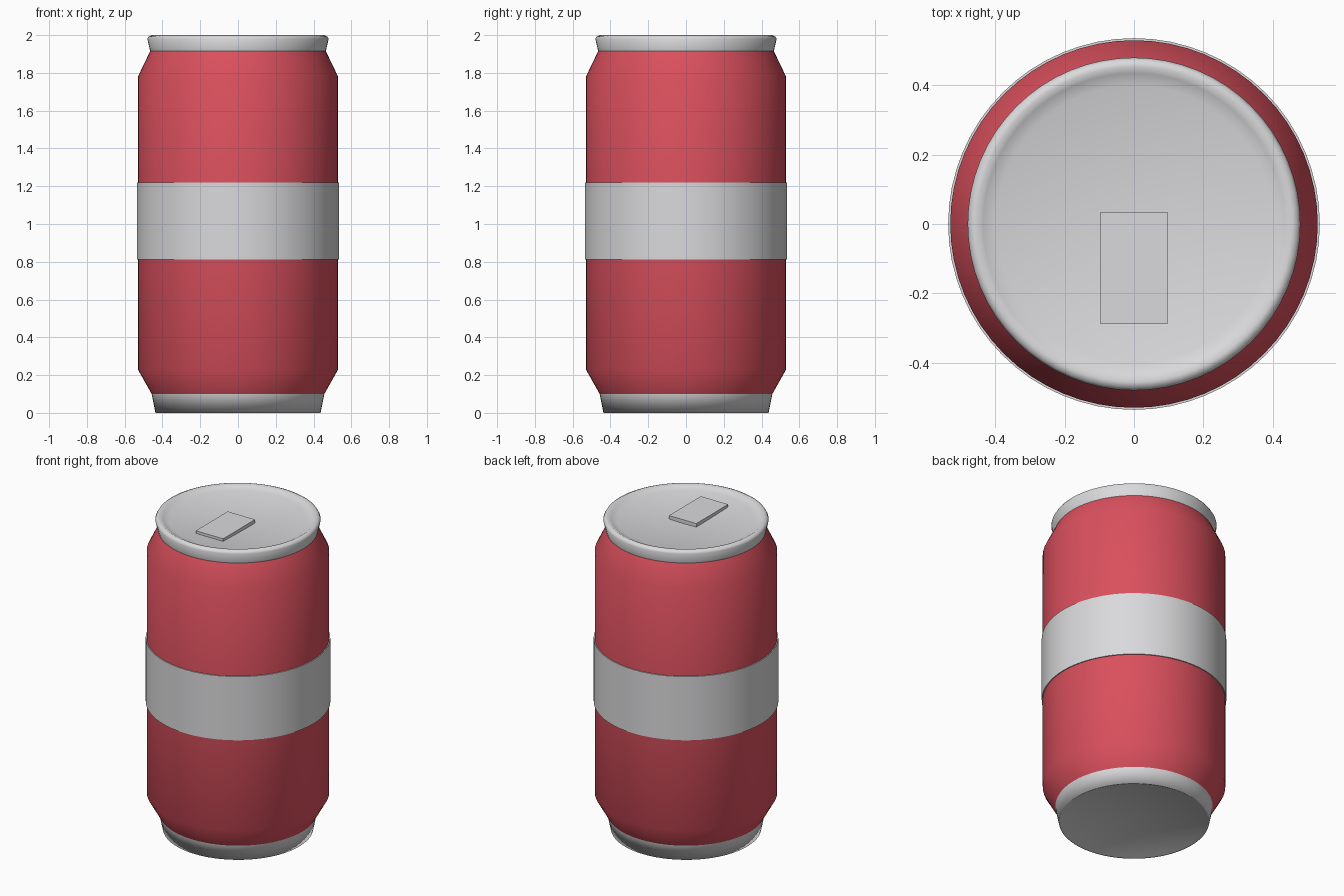
import bpy, bmesh, math

if "Cube" in bpy.data.objects:
    bpy.data.objects.remove(bpy.data.objects["Cube"])

SEGMENTS = 64


def material(name, color):
    m = bpy.data.materials.new(name)
    m.diffuse_color = (*color, 1.0)
    m.use_nodes = True
    m.node_tree.nodes["Principled BSDF"].inputs["Base Color"].default_value = m.diffuse_color
    return m


red = material("red_paint", (0.70, 0.08, 0.11))
silver = material("silver_metal", (0.70, 0.70, 0.715))


def lathe(name, profile, mat):
    """Spin an (r, z) profile around z into a smooth shell."""
    bm = bmesh.new()
    verts = [bm.verts.new((r, 0, z)) for r, z in profile]
    edges = [bm.edges.new(pair) for pair in zip(verts, verts[1:])]
    bmesh.ops.spin(bm, geom=verts + edges, axis=(0, 0, 1), cent=(0, 0, 0),
                   angle=math.tau, steps=SEGMENTS, use_duplicate=False)
    bmesh.ops.remove_doubles(bm, verts=bm.verts[:], dist=1e-4)
    bmesh.ops.dissolve_degenerate(bm, edges=bm.edges[:], dist=1e-5)
    bmesh.ops.recalc_face_normals(bm, faces=bm.faces[:])
    # Profiles run bottom to top, so outward means a positive radial normal
    side = max(bm.faces, key=lambda f: abs(f.normal.xy.dot(f.calc_center_median().xy)))
    if side.normal.xy.dot(side.calc_center_median().xy) < 0:
        bmesh.ops.reverse_faces(bm, faces=bm.faces[:])
    for f in bm.faces:
        f.smooth = True
    me = bpy.data.meshes.new(name)
    bm.to_mesh(me)
    bm.free()
    me.materials.append(mat)
    ob = bpy.data.objects.new(name, me)
    bpy.context.collection.objects.link(ob)
    return ob


# Domed base, painted body, label band and rim with a recessed lid
lathe("base", [(0, 0.06), (0.43, 0.003), (0.437, 0), (0.457, 0.10)], silver)
lathe("body", [(0.457, 0.10), (0.53, 0.23), (0.53, 1.78), (0.465, 1.915)], red)
lathe("label_band", [(0.53, 0.812), (0.536, 0.812), (0.536, 1.22), (0.53, 1.22)], silver)
lathe("rim_and_lid", [(0.465, 1.915), (0.48, 1.98), (0.473, 1.992), (0.455, 2.0),
                      (0.435, 1.988), (0.40, 1.976), (0, 1.965)], silver)

# The band keeps crisp edges
band = bpy.data.objects["label_band"]
bpy.context.view_layer.objects.active = band
band.select_set(True)
bpy.ops.object.shade_smooth_by_angle(angle=math.radians(40))

# Flat pull tab on the lid
bpy.ops.mesh.primitive_cube_add(size=1, location=(0, -0.1275, 1.978))
tab = bpy.context.object
tab.name = "pull_tab"
tab.scale = (0.194, 0.323, 0.024)
tab.data.materials.append(silver)
